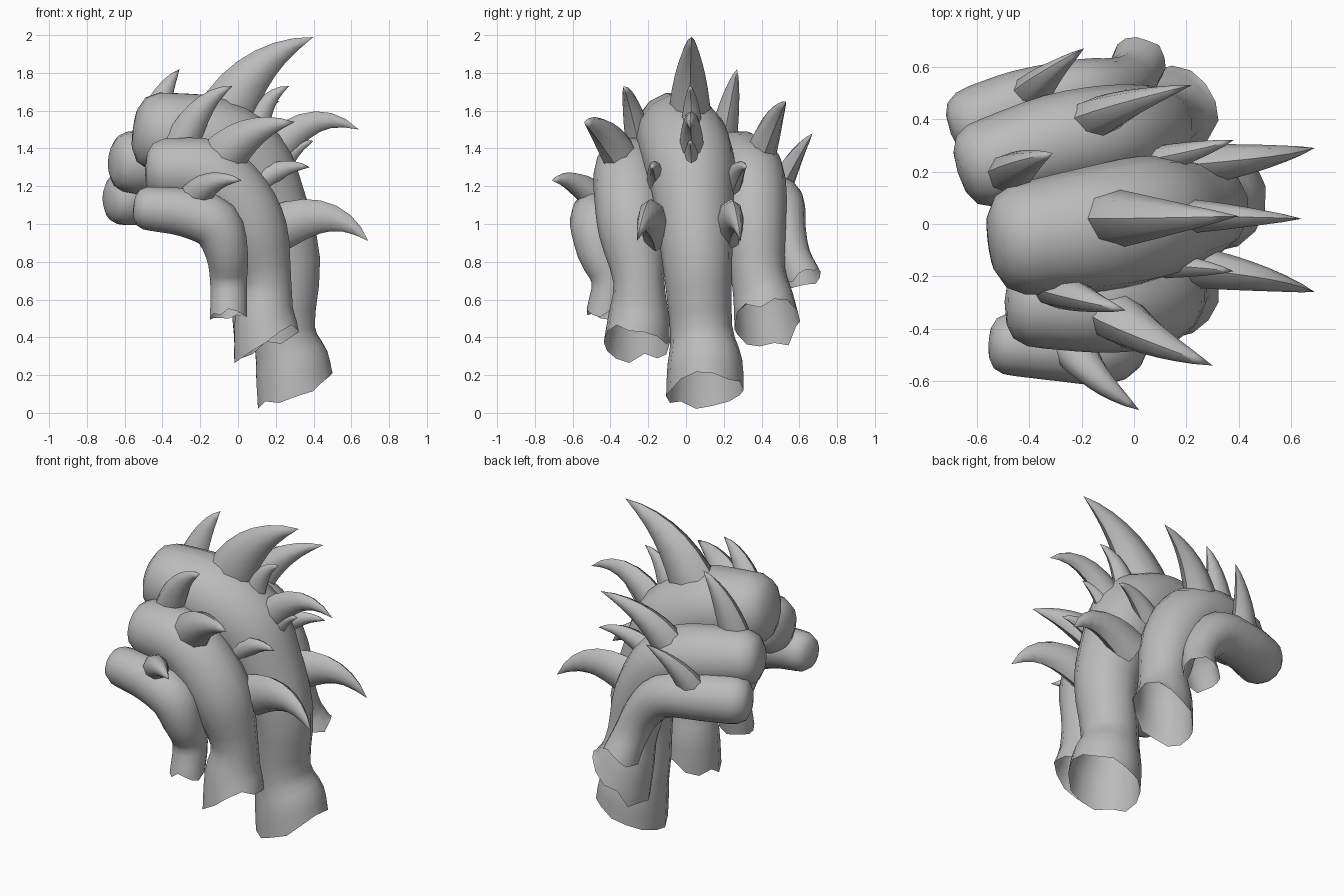
import bpy, bmesh, math, random
from mathutils import Vector

if "Cube" in bpy.data.objects:
    bpy.data.objects.remove(bpy.data.objects["Cube"])

random.seed(4)
grey = bpy.data.materials.new("stone grey")
grey.diffuse_color = (0.5, 0.5, 0.5, 1)
grey.use_nodes = True
grey.node_tree.nodes["Principled BSDF"].inputs["Base Color"].default_value = grey.diffuse_color


def spline(pts, steps):
    """Smooth curve through (x, y, z, radius) points."""
    p = [Vector(q) for q in pts]
    p = [p[0] * 2 - p[1]] + p + [p[-1] * 2 - p[-2]]
    out = []
    for i in range(1, len(p) - 2):
        a, b, c, d = p[i - 1:i + 3]
        for s in range(steps):
            t = s / steps
            out.append(0.5 * (2 * b + (c - a) * t + (2 * a - 5 * b + 4 * c - d) * t * t
                              + (3 * b - a - 3 * c + d) * t ** 3))
    return out + [p[-2]]


def sweep(name, path, sides, jag=0.0, lean=0.0, squash=1.0, start_tip=None, end_tip=None):
    """Skin rings along a path, with optional tips and a torn, slanted open end."""
    bm = bmesh.new()
    pos = [q.to_3d() for q in path]
    rings = []
    last = len(path) - 1
    for i, q in enumerate(path):
        t = (pos[min(i + 1, last)] - pos[max(i - 1, 0)]).normalized()
        u = Vector((0, 1, 0))
        u = (u - t * u.dot(t)).normalized()
        v = t.cross(u)
        slant = lean * max(0, 1 - (last - i) / 4)
        ring = []
        for k in range(sides):
            a = math.tau * k / sides
            co = pos[i] + (u * math.cos(a) * squash + v * math.sin(a)) * q[3]
            co.z += slant * (co.x - pos[i].x)
            if jag and i == last:
                co += t * random.uniform(-jag, jag)
            ring.append(bm.verts.new(co))
        rings.append(ring)
    for r0, r1 in zip(rings, rings[1:]):
        for k in range(sides):
            n = (k + 1) % sides
            bm.faces.new((r0[k], r0[n], r1[n], r1[k]))
    for tip, ring in ((start_tip, rings[0]), (end_tip, rings[-1])):
        if tip is not None:
            c = bm.verts.new(tip)
            for k in range(sides):
                bm.faces.new((ring[k], ring[(k + 1) % sides], c))
    bmesh.ops.recalc_face_normals(bm, faces=bm.faces)
    me = bpy.data.meshes.new(name)
    bm.to_mesh(me)
    bm.free()
    me.materials.append(grey)
    ob = bpy.data.objects.new(name, me)
    bpy.context.collection.objects.link(ob)
    bpy.ops.object.select_all(action='DESELECT')
    ob.select_set(True)
    bpy.context.view_layer.objects.active = ob
    bpy.ops.object.shade_smooth_by_angle(angle=math.radians(50))


def tube(name, pts, jag, lean):
    """Bent tube: blunt closed front end, torn open lower end."""
    path = spline(pts, 3)
    c, r = path[0].to_3d(), path[0][3]
    d = (c - path[1].to_3d()).normalized()
    cap = []
    for along, f in ((0.82, 0.5), (0.66, 0.8), (0.35, 0.96)):
        q = c + d * r * along
        cap.append(Vector((*q, r * f)))
    sweep(name, cap + path, 14, jag, lean, start_tip=c + d * r * 0.88)


def spike(name, base, bend, tip, r, squash=0.8):
    """Horn curving from base past the bend point to the tip."""
    b, m, e = Vector(base), Vector(bend), Vector(tip)
    path = []
    for i in range(7):
        t = i / 7
        p = b * (1 - t) ** 2 + m * 2 * t * (1 - t) + e * t * t
        path.append(Vector((*p, r * (1 - t ** 1.4) + 0.004)))
    sweep(name, path, 8, squash=squash, end_tip=e)


# five bent tubes
tube("middle_tube", [(-.365, -.05, 1.48, .22), (-.15, -.02, 1.44, .24), (.04, .02, 1.32, .24),
                     (.16, .04, 1.1, .21), (.255, .06, .8, .185), (.245, .08, .45, .165),
                     (.285, .1, .27, .198), (.305, .1, .105, .205)], .035, .3)
tube("front_tube", [(-.34, -.3, 1.285, .175), (-.15, -.305, 1.265, .185), (0, -.3, 1.13, .185),
                    (.09, -.28, .95, .18), (.15, -.25, .7, .135), (.14, -.25, .52, .16),
                    (.15, -.26, .37, .175)], .035, .4)
tube("front_outer_tube", [(-.45, -.46, 1.08, .12), (-.28, -.47, 1.06, .13), (-.12, -.475, 1.0, .14),
                          (-.06, -.46, .85, .115), (-.05, -.4, .7, .1), (-.05, -.43, .52, .1)], .025, .05)
tube("back_tube", [(-.53, .24, 1.325, .17), (-.3, .31, 1.3, .185), (-.1, .345, 1.22, .185),
                   (.04, .36, 1.0, .17), (.1, .38, .75, .145), (.12, .41, .6, .16),
                   (.15, .43, .47, .175)], .035, .45)
tube("back_outer_tube", [(-.58, .39, 1.135, .145), (-.42, .45, 1.13, .14), (-.2, .5, 1.1, .13),
                         (-.07, .525, .97, .11), (-.01, .56, .83, .1), (.02, .62, .7, .105)], .025, .2)

# spikes along the middle tube
spike("crest_spike_large", (-.09, .02, 1.53), (.06, .02, 1.88), (.4, .03, 1.99), .15, .75)
spike("crest_spike_small", (.08, .03, 1.46), (.13, .03, 1.68), (.27, .02, 1.73), .07)
spike("crest_spike_long", (.15, .03, 1.33), (.38, .03, 1.65), (.64, .02, 1.5), .095, .7)
spike("crest_spike_low", (.2, .03, 1.27), (.28, .03, 1.41), (.4, .02, 1.44), .06)

# paired side spikes
for side, y0, y1, y2 in (("front", -.16, -.2, -.26), ("back", .22, .25, .29)):
    spike(side + "_side_spike_large", (.2, y0, .97), (.5, y1, 1.13), (.69, y2, .91), .12, .65)
for side, y0, y2 in (("front", -.15, -.18), ("back", .24, .32)):
    spike(side + "_side_spike_small", (.08, y0, 1.2), (.24, (y0 + y2) / 2, 1.33), (.38, y2, 1.3), .065)

# spikes on the outer tubes
spike("front_top_spike", (-.31, -.24, 1.4), (-.2, -.29, 1.67), (-.03, -.33, 1.73), .09)
spike("front_spike", (-.09, -.34, 1.34), (.06, -.45, 1.53), (.3, -.54, 1.54), .12)
spike("front_outer_spike", (-.23, -.48, 1.14), (-.14, -.61, 1.26), (.02, -.71, 1.23), .08, .9)
spike("back_top_spike", (-.48, .19, 1.42), (-.42, .24, 1.7), (-.31, .27, 1.82), .09)
spike("back_spike", (-.17, .39, 1.35), (-.05, .46, 1.58), (.22, .53, 1.65), .1)
spike("back_outer_spike", (-.4, .49, 1.18), (-.34, .57, 1.36), (-.19, .67, 1.48), .08)
